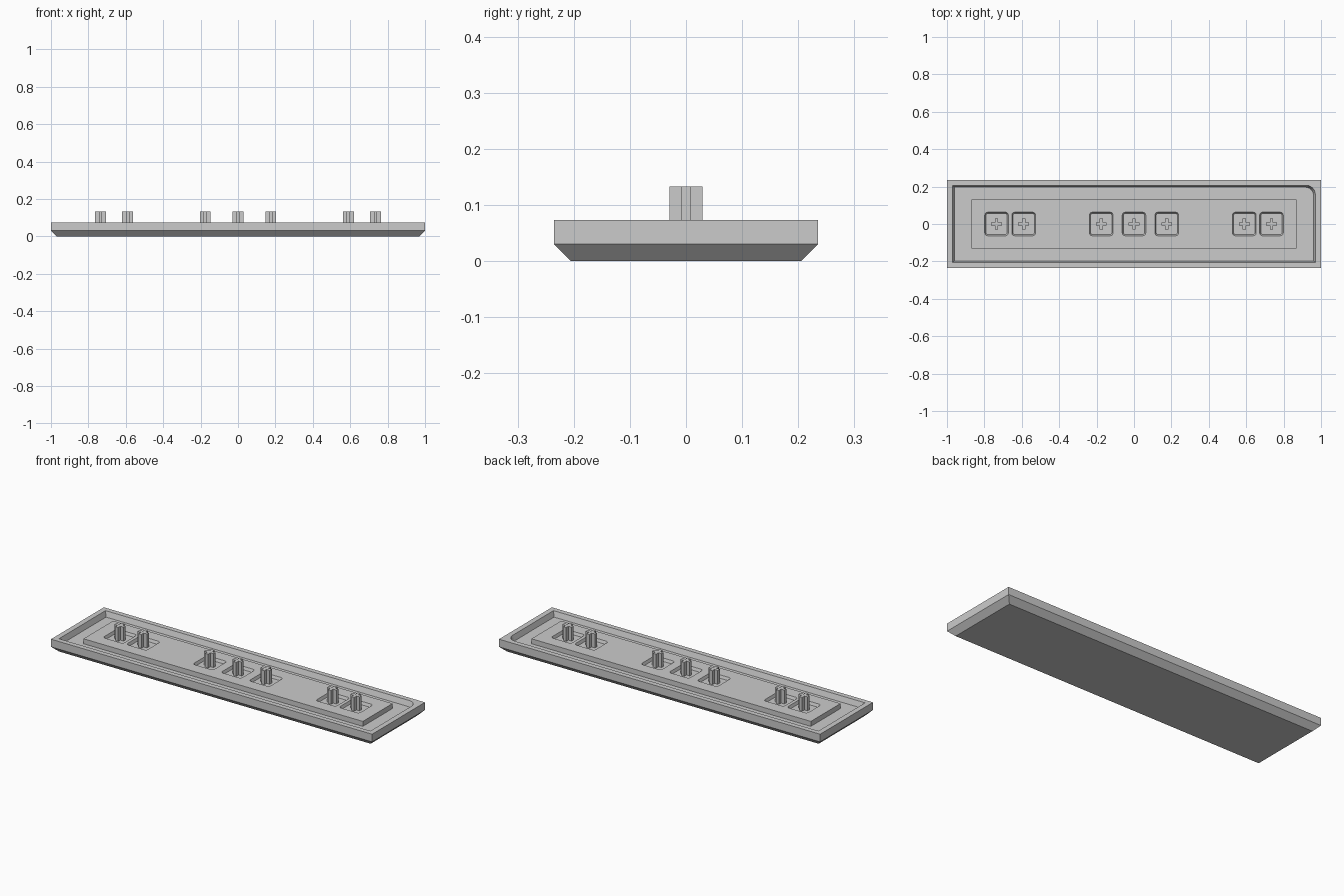
import bpy, bmesh, math

if "Cube" in bpy.data.objects:
    bpy.data.objects.remove(bpy.data.objects["Cube"], do_unlink=True)

grey = bpy.data.materials.new("light_grey")
grey.use_nodes = True
grey.diffuse_color = (0.6, 0.6, 0.6, 1)
grey.node_tree.nodes["Principled BSDF"].inputs["Base Color"].default_value = (0.6, 0.6, 0.6, 1)

TOP, FLOOR, PAD_TOP, POCKET_FLOOR = 0.073, 0.043, 0.071, 0.055
STEM_X = (-0.735, -0.59, -0.175, 0, 0.175, 0.59, 0.735)


def outline(hx, hy, radii=(0, 0, 0, 0), cx=0, cy=0, steps=6):
    """Counter-clockwise rectangle; radii run from the +x +y corner."""
    points = []
    for i, (sx, sy) in enumerate(((1, 1), (-1, 1), (-1, -1), (1, -1))):
        r = radii[i]
        if r == 0:
            points.append((cx + sx * hx, cy + sy * hy))
            continue
        for k in range(steps + 1):
            a = math.pi / 2 * (i + k / steps)
            points.append((cx + sx * (hx - r) + r * math.cos(a),
                           cy + sy * (hy - r) + r * math.sin(a)))
    return points


def stack(name, levels):
    """Closed solid through outlines at rising heights."""
    bm = bmesh.new()
    rings = [[bm.verts.new((x, y, z)) for x, y in pts] for z, pts in levels]
    bm.faces.new(rings[0][::-1])
    bm.faces.new(rings[-1])
    for low, high in zip(rings, rings[1:]):
        n = len(low)
        for i in range(n):
            j = (i + 1) % n
            bm.faces.new((low[i], low[j], high[j], high[i]))
    mesh = bpy.data.meshes.new(name)
    bm.to_mesh(mesh)
    bm.free()
    mesh.materials.append(grey)
    obj = bpy.data.objects.new(name, mesh)
    bpy.context.collection.objects.link(obj)
    return obj


def cut(target, cutter):
    """Carve the cutter out of the target and discard it."""
    cutter.hide_render = True
    mod = target.modifiers.new("cut", 'BOOLEAN')
    mod.operation = 'DIFFERENCE'
    mod.solver = 'EXACT'
    mod.object = cutter
    bpy.context.view_layer.objects.active = target
    bpy.ops.object.modifier_apply(modifier=mod.name)
    bpy.data.objects.remove(cutter, do_unlink=True)


# Tray body with chamfered underside and one rounded recess corner
body = stack("tray_body", [
    (0, outline(0.97, 0.205)),
    (0.03, outline(1, 0.235)),
    (TOP, outline(1, 0.235)),
])
wide = outline(0.97, 0.207, (0.05, 0, 0, 0))
narrow = outline(0.96, 0.197, (0.045, 0, 0, 0))
cut(body, stack("recess_cutter", [(FLOOR, narrow), (TOP, wide), (TOP + 0.02, wide)]))

# Raised pad on the recess floor
pad_shape = outline(0.87, 0.132)
pad = stack("raised_pad", [(FLOOR - 0.003, pad_shape), (PAD_TOP, pad_shape)])

# Pockets in the pad, each holding a cross-shaped stem
half, arm = 0.029, 0.009
quarter = [(half, -arm), (half, arm), (arm, arm)]
cross = []
for turn in range(4):
    for x, y in quarter:
        for _ in range(turn):
            x, y = -y, x
        cross.append((x, y))

for number, cx in enumerate(STEM_X, 1):
    mouth = outline(0.063, 0.063, (0.015,) * 4, cx)
    base = outline(0.057, 0.057, (0.012,) * 4, cx)
    cut(pad, stack("pocket_cutter", [(POCKET_FLOOR, base), (PAD_TOP, mouth), (PAD_TOP + 0.02, mouth)]))
    shape = [(cx + x, y) for x, y in cross]
    stack(f"cross_stem_{number}", [(POCKET_FLOOR - 0.003, shape), (0.133, shape)])
